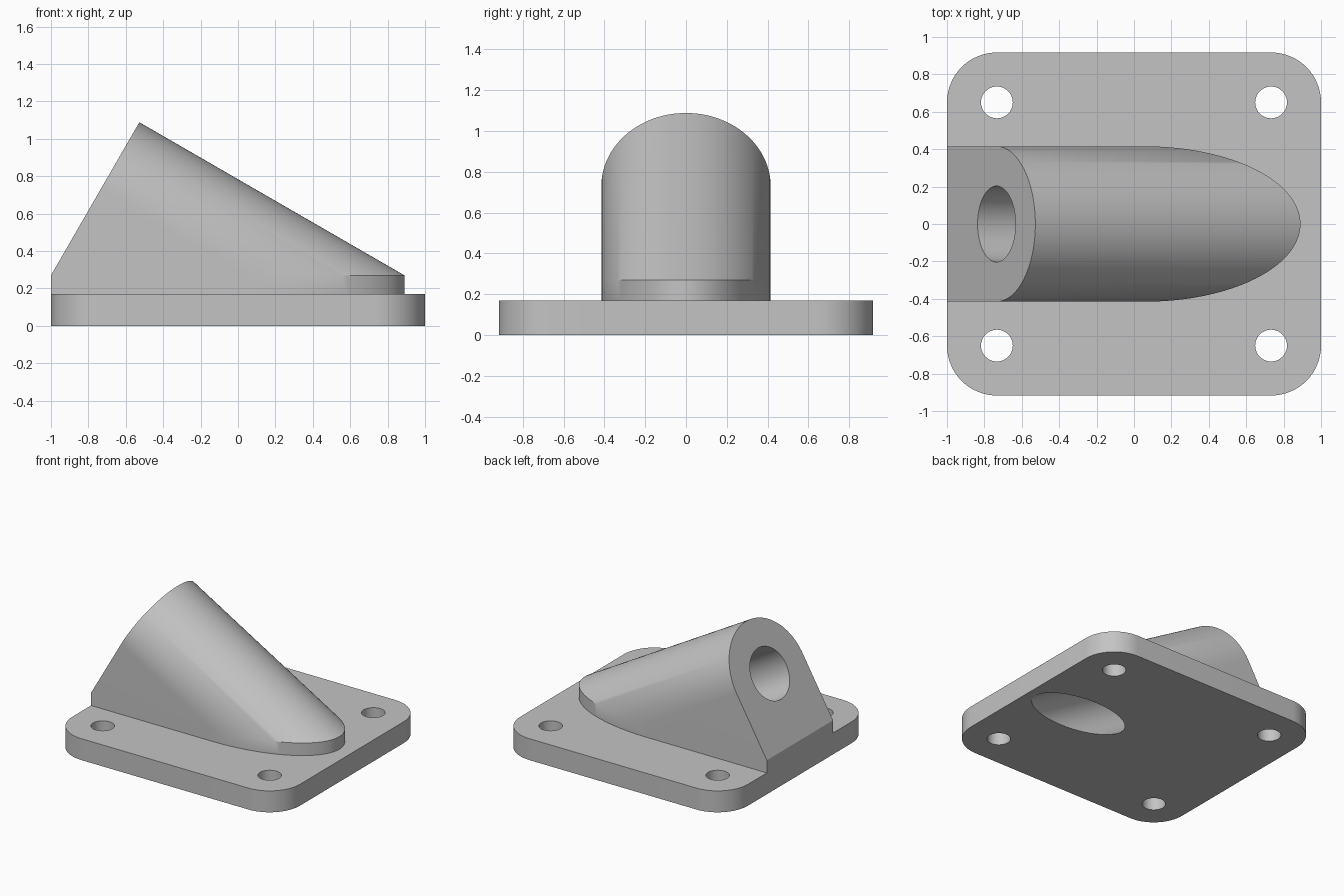
import bpy, bmesh, math
from mathutils import Vector

if "Cube" in bpy.data.objects:
    bpy.data.objects.remove(bpy.data.objects["Cube"])

HALF_X, HALF_Y, PLATE_H, CORNER = 1.0, 0.917, 0.17, 0.267
TILT = math.radians(30)
RADIUS, BORE, LIP = 0.415, 0.203, 0.27
AXIS = Vector((math.cos(TILT), 0, -math.sin(TILT)))
UP = Vector((math.sin(TILT), 0, math.cos(TILT)))
CENTRE = Vector((-HALF_X, 0, LIP)) + UP * 0.53   # centre of the angled end face

grey = bpy.data.materials.new("light grey")
grey.use_nodes = True
grey.diffuse_color = (0.55, 0.55, 0.55, 1)
grey.node_tree.nodes["Principled BSDF"].inputs["Base Color"].default_value = grey.diffuse_color


def make_object(name, bm):
    bmesh.ops.recalc_face_normals(bm, faces=bm.faces)
    mesh = bpy.data.meshes.new(name)
    bm.to_mesh(mesh)
    bm.free()
    mesh.materials.append(grey)
    ob = bpy.data.objects.new(name, mesh)
    bpy.context.collection.objects.link(ob)
    return ob


def base_plate():
    bm = bmesh.new()
    outline = []
    for i, (sx, sy) in enumerate([(1, 1), (-1, 1), (-1, -1), (1, -1)]):
        for k in range(17):
            a = math.pi / 2 * (i + k / 16)
            outline.append(bm.verts.new((sx * (HALF_X - CORNER) + CORNER * math.cos(a),
                                         sy * (HALF_Y - CORNER) + CORNER * math.sin(a), 0)))
    face = bm.faces.new(outline)
    grown = bmesh.ops.extrude_face_region(bm, geom=[face])
    tops = [g for g in grown["geom"] if isinstance(g, bmesh.types.BMVert)]
    bmesh.ops.translate(bm, verts=tops, vec=(0, 0, PLATE_H))
    return make_object("mounting_base", bm)


def angled_housing(steps=64):
    """Half-round tilted barrel with straight walls, ending in an upright lip."""
    bm = bmesh.new()
    floor = PLATE_H / 2
    start, end, foot = [], [], []
    for k in range(steps + 1):
        a = math.pi * k / steps
        s = CENTRE + Vector((0, RADIUS * math.cos(a), 0)) + UP * RADIUS * math.sin(a)
        e = s + AXIS * ((s.z - LIP) / math.sin(TILT))
        start.append(bm.verts.new(s))
        end.append(bm.verts.new(e))
        foot.append(bm.verts.new((e.x, e.y, floor)))
    toe = [bm.verts.new((-HALF_X, y, LIP)) for y in (RADIUS, -RADIUS)]
    heel = [bm.verts.new((-HALF_X, y, floor)) for y in (RADIUS, -RADIUS)]
    for k in range(steps):
        bm.faces.new((start[k], start[k + 1], end[k + 1], end[k]))
        bm.faces.new((end[k], end[k + 1], foot[k + 1], foot[k]))
    bm.faces.new(start + [toe[1], toe[0]])
    bm.faces.new((toe[0], toe[1], heel[1], heel[0]))
    bm.faces.new(foot + [heel[1], heel[0]])
    for side, i in ((0, 0), (1, -1)):
        bm.faces.new((start[i], end[i], foot[i], heel[side], toe[side]))
    return make_object("angled_housing", bm)


def rod(name, radius, centre, direction, length, sides):
    bm = bmesh.new()
    bmesh.ops.create_cone(bm, cap_ends=True, segments=sides, radius1=radius,
                          radius2=radius, depth=length)
    ob = make_object(name, bm)
    turn = Vector((0, 0, 1)).rotation_difference(direction).to_matrix().to_4x4()
    ob.data.transform(turn)
    ob.data.transform(turn.Translation(centre))
    return ob


def combine(target, tool, operation):
    mod = target.modifiers.new(operation.lower(), "BOOLEAN")
    mod.operation, mod.object, mod.solver = operation, tool, "EXACT"
    bpy.context.view_layer.objects.active = target
    bpy.ops.object.modifier_apply(modifier=mod.name)
    bpy.data.objects.remove(tool)


bracket = base_plate()
combine(bracket, angled_housing(), "UNION")

# Sloping bore and four bolt holes
combine(bracket, rod("bore_cutter", BORE, CENTRE + AXIS, AXIS, 5, 64), "DIFFERENCE")
for sx in (-1, 1):
    for sy in (-1, 1):
        spot = Vector((sx * (HALF_X - CORNER), sy * (HALF_Y - CORNER), PLATE_H / 2))
        combine(bracket, rod("bolt_cutter", 0.085, spot, Vector((0, 0, 1)), 0.6, 40), "DIFFERENCE")

# Tidy shading
bracket.name = "angled_mounting_bracket"
bpy.ops.object.select_all(action="DESELECT")
bracket.select_set(True)
bpy.context.view_layer.objects.active = bracket
bpy.ops.object.shade_smooth_by_angle(angle=math.radians(30))
